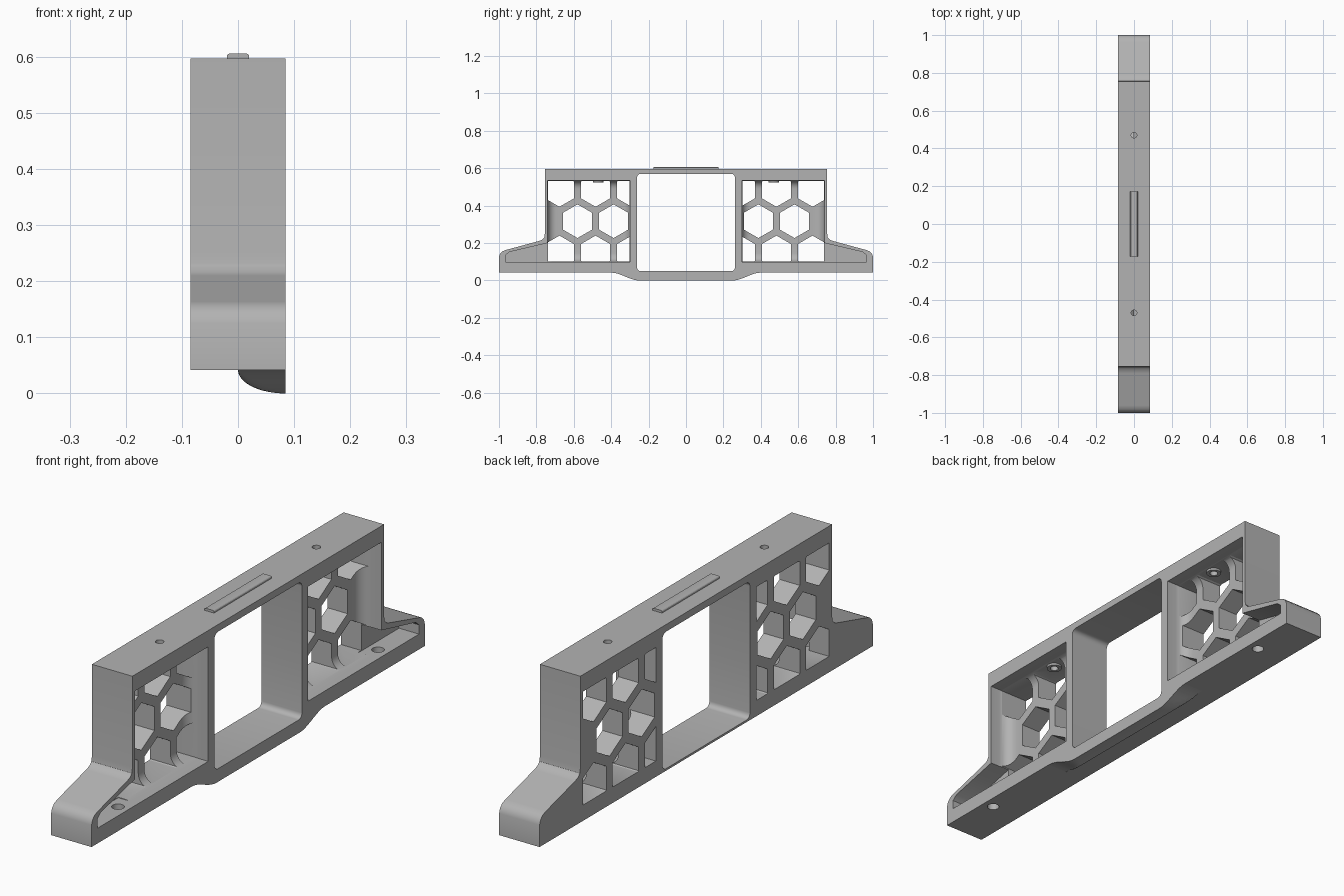
import bpy, bmesh, math

if "Cube" in bpy.data.objects:
    bpy.data.objects.remove(bpy.data.objects["Cube"])

grey = bpy.data.materials.new("light grey")
grey.use_nodes = True
grey.diffuse_color = (0.45, 0.45, 0.45, 1)
grey.node_tree.nodes["Principled BSDF"].inputs["Base Color"].default_value = grey.diffuse_color

HALF = 0.085            # half thickness
BOTTOM, TOP = 0.042, 0.597
PY0, PY1, PZ0, PZ1 = -0.74, -0.30, 0.1, 0.535   # honeycomb bay
PITCH, HEX_R = 0.193, 0.09


def finish(bm, name):
    bmesh.ops.recalc_face_normals(bm, faces=bm.faces)
    mesh = bpy.data.meshes.new(name)
    bm.to_mesh(mesh)
    bm.free()
    mesh.materials.append(grey)
    ob = bpy.data.objects.new(name, mesh)
    bpy.context.collection.objects.link(ob)
    return ob


def prism(bm, pts, x0, x1, fillet=0):
    """Extrude a (y, z) outline along x, optionally rounding its x0 rim."""
    low = [bm.verts.new((x0, y, z)) for y, z in pts]
    high = [bm.verts.new((x1, y, z)) for y, z in pts]
    base = bm.faces.new(low)
    bm.faces.new(high[::-1])
    n = len(pts)
    for i in range(n):
        j = (i + 1) % n
        bm.faces.new((low[i], high[i], high[j], low[j]))
    if fillet:
        bmesh.ops.bevel(bm, geom=list(base.edges), offset=fillet, segments=6,
                        profile=0.5, affect='EDGES')


def rod(bm, x, y, z0, z1, r):
    """Vertical cylinder."""
    ring = [(x + r * math.cos(a * math.tau / 24), y + r * math.sin(a * math.tau / 24))
            for a in range(24)]
    low = [bm.verts.new((*p, z0)) for p in ring]
    high = [bm.verts.new((*p, z1)) for p in ring]
    bm.faces.new(low[::-1])
    bm.faces.new(high)
    for i in range(24):
        j = (i + 1) % 24
        bm.faces.new((low[i], low[j], high[j], high[i]))


def clip(pts, axis, limit, sign):
    """Keep the part of an outline where sign * (p[axis] - limit) >= 0."""
    out = []
    for p, q in zip(pts, pts[1:] + pts[:1]):
        dp, dq = sign * (p[axis] - limit), sign * (q[axis] - limit)
        if dp >= 0:
            out.append(p)
        if dp * dq < 0:
            t = dp / (dp - dq)
            out.append(tuple(a + t * (b - a) for a, b in zip(p, q)))
    return out


def flip(pts, s):
    return [(s * y, z) for y, z in pts]


def rounded(y0, y1, z0, z1, r):
    pts = []
    corners = [(y1 - r, z1 - r), (y0 + r, z1 - r), (y0 + r, z0 + r), (y1 - r, z0 + r)]
    for k, (cy, cz) in enumerate(corners):
        for i in range(6):
            a = math.pi / 2 * (k + i / 5)
            pts.append((cy + r * math.cos(a), cz + r * math.sin(a)))
    return pts


def cut(target, bm, name):
    tool = finish(bm, name)
    mod = target.modifiers.new(name, 'BOOLEAN')
    mod.operation, mod.solver, mod.object = 'DIFFERENCE', 'EXACT', tool
    bpy.context.view_layer.objects.active = target
    bpy.ops.object.modifier_apply(modifier=name)
    bpy.data.objects.remove(tool)


# Frame with two sloping feet
side = [(-1, BOTTOM), (-1, 0.125), (-0.994, 0.143), (-0.98, 0.157), (-0.96, 0.164),
        (-0.79, 0.21), (-0.77, 0.217), (-0.758, 0.23), (-0.755, 0.25), (-0.755, TOP)]
bm = bmesh.new()
prism(bm, side + flip(side, -1)[::-1], -HALF, HALF)
frame = finish(bm, "frame")

# Central window
bm = bmesh.new()
prism(bm, rounded(-0.262, 0.262, 0.05, 0.57, 0.02), -0.2, 0.2)
cut(frame, bm, "window_cutter")

# Honeycomb bays with filleted rims
bay = [(PY0, PZ0), (PY1, PZ0), (PY1, PZ1), (PY0, PZ1)]
bm = bmesh.new()
for s in (-1, 1):
    prism(bm, flip(bay, s), 0, 0.2, fillet=0.045)
cut(frame, bm, "bay_cutter")

# Foot pockets
pocket = [(-0.965, PZ0), (-0.965, 0.135), (-0.945, 0.152), (-0.72, 0.205), (-0.72, PZ0)]
bm = bmesh.new()
for s in (-1, 1):
    prism(bm, flip(pocket, s), 0.001, 0.2)
cut(frame, bm, "foot_pocket_cutter")

# Hexagonal through holes, trimmed to the bay
bm = bmesh.new()
for row in (-1, 0, 1):
    for col in range(2 if row == 0 else 3):
        cy = -0.58 + PITCH * (col - 0.5 * abs(row))
        cz = 0.317 + row * PITCH * math.sqrt(3) / 2
        hexagon = [(cy + HEX_R * math.sin(k * math.pi / 3), cz + HEX_R * math.cos(k * math.pi / 3))
                   for k in range(6)]
        for axis, limit, sign in ((0, PY0, 1), (0, PY1, -1), (1, PZ0, 1), (1, PZ1, -1)):
            hexagon = clip(hexagon, axis, limit + sign * 0.002, sign)
        for s in (-1, 1):
            prism(bm, flip(hexagon, s), -0.2, 0.2)
cut(frame, bm, "honeycomb_cutter")

# Screw holes in the top rail and the feet
bm = bmesh.new()
for s in (-1, 1):
    rod(bm, 0, s * 0.47, 0.5, 0.7, 0.015)
    rod(bm, 0.042, s * 0.78, -0.1, 0.12, 0.022)
cut(frame, bm, "screw_hole_cutter")

# Rounded belly under the window, on one side only
bm = bmesh.new()
sections = []
for i in range(49):
    y = -0.4 + 0.8 * i / 48
    t = min(1, (0.4 - abs(y)) / 0.15)
    sweep = BOTTOM * (1 - t * t * (3 - 2 * t))
    section = [(HALF, BOTTOM + 0.002), (0, BOTTOM + 0.002)]
    for k in range(13):
        a = math.pi / 2 * k / 12
        section.append((HALF * (1 - math.cos(a)), max(sweep, BOTTOM * (1 - math.sin(a)))))
    sections.append([bm.verts.new((x, y, z)) for x, z in section])
for a, b in zip(sections, sections[1:]):
    for k in range(len(a)):
        j = (k + 1) % len(a)
        bm.faces.new((a[k], a[j], b[j], b[k]))
bm.faces.new(sections[0])
bm.faces.new(sections[-1])
belly = finish(bm, "belly")

# Locating tab on top
bm = bmesh.new()
bmesh.ops.create_cube(bm, size=1)
for v in bm.verts:
    v.co = (v.co.x * 0.04, v.co.y * 0.345, 0.595 if v.co.z < 0 else 0.606)
rim = [e for e in bm.edges if all(v.co.z > 0.6 for v in e.verts) and abs(e.verts[0].co.x - e.verts[1].co.x) < 0.01]
bmesh.ops.bevel(bm, geom=rim, offset=0.006, segments=3, profile=0.5, affect='EDGES')
tab = finish(bm, "top_tab")

# Collars around the top screw holes, inside the bays
collars = []
for s, label in ((-1, "front"), (1, "back")):
    bm = bmesh.new()
    rod(bm, 0, s * 0.47, 0.525, 0.537, 0.028)
    collar = finish(bm, label + "_screw_collar")
    bm = bmesh.new()
    rod(bm, 0, s * 0.47, 0.5, 0.6, 0.015)
    cut(collar, bm, "collar_cutter")
    collars.append(collar)

# Smooth curves, sharp corners
bpy.ops.object.select_all(action='DESELECT')
for ob in (frame, belly, tab, *collars):
    ob.select_set(True)
bpy.context.view_layer.objects.active = frame
bpy.ops.object.shade_smooth_by_angle(angle=math.radians(30))
